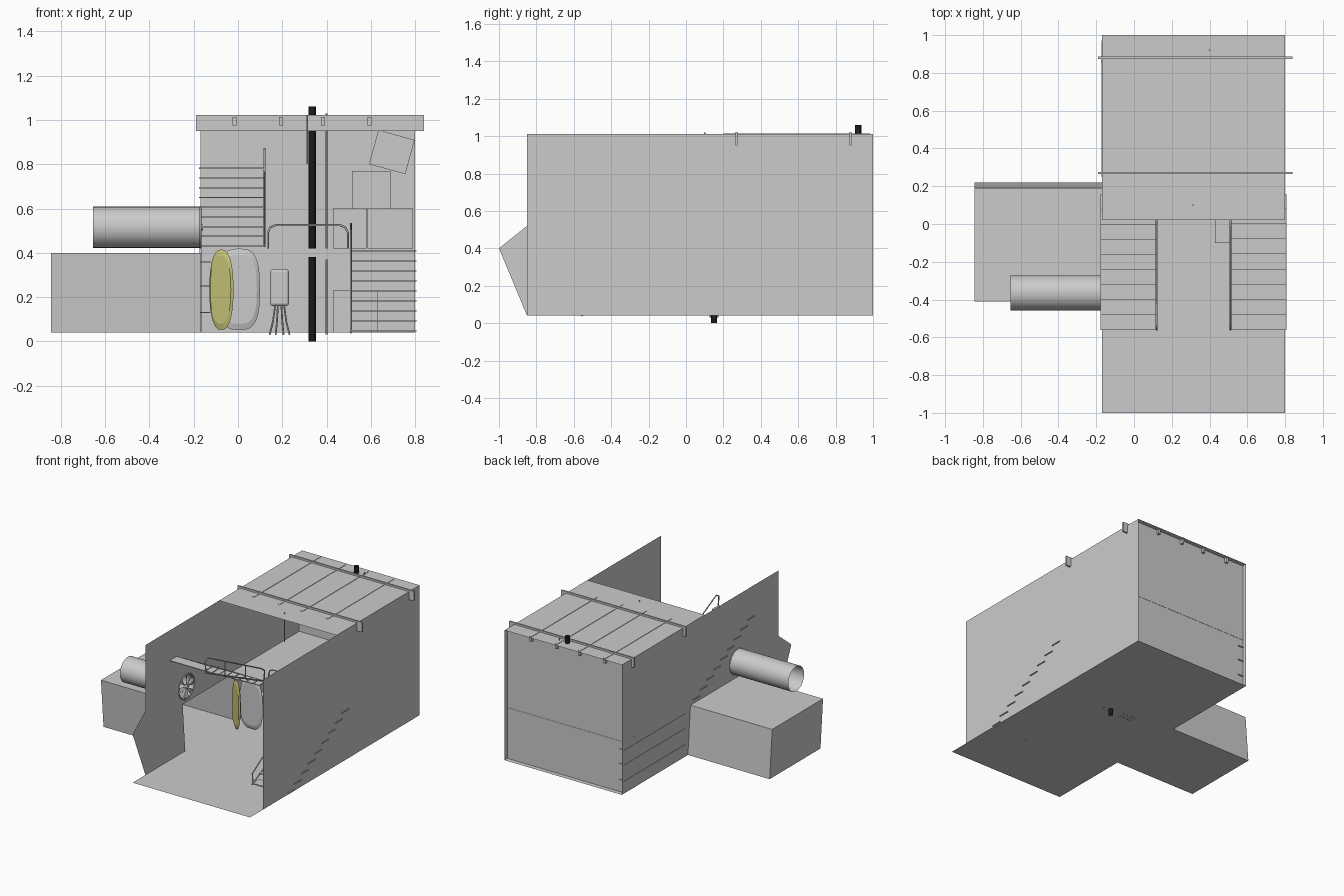
import bpy, bmesh, math
from mathutils import Matrix, Vector

if "Cube" in bpy.data.objects:
    bpy.data.objects.remove(bpy.data.objects["Cube"])

def mat(name, c):
    m = bpy.data.materials.new(name)
    m.diffuse_color = (*c, 1)
    m.use_nodes = True
    m.node_tree.nodes["Principled BSDF"].inputs["Base Color"].default_value = m.diffuse_color
    return m

GREY = mat("plain grey", (0.6, 0.6, 0.6))
YELLOW = mat("pale yellow", (0.55, 0.53, 0.18))
BLACK = mat("black", (0.01, 0.01, 0.01))

L, R, F = -0.17, 0.80, 0.04      # left wall, right wall, floor height
TOP, MEZ = 1.01, 0.42            # roof and loft heights

def finish(name, bm, m=GREY):
    me = bpy.data.meshes.new(name)
    bm.to_mesh(me)
    bm.free()
    me.materials.append(m)
    o = bpy.data.objects.new(name, me)
    bpy.context.collection.objects.link(o)
    return o

def face(name, pts):
    bm = bmesh.new()
    bm.faces.new([bm.verts.new(p) for p in pts])
    return finish(name, bm)

def box(name, x, y, z, tilt=0, m=GREY):
    bm = bmesh.new()
    c = Vector((sum(x) / 2, sum(y) / 2, sum(z) / 2))
    mtx = (Matrix.Translation(c) @ Matrix.Rotation(tilt, 4, 'Y')
           @ Matrix.Diagonal((x[1] - x[0], y[1] - y[0], z[1] - z[0], 1)))
    bmesh.ops.create_cube(bm, size=1, matrix=mtx)
    return finish(name, bm, m)

def to_mesh(name, cu, mtx=Matrix(), m=GREY):
    tmp = bpy.data.objects.new(name + "_curve", cu)
    bpy.context.collection.objects.link(tmp)
    bpy.context.view_layer.update()
    me = bpy.data.meshes.new_from_object(tmp.evaluated_get(bpy.context.evaluated_depsgraph_get()))
    bpy.data.objects.remove(tmp)
    me.transform(mtx)
    me.materials.clear()
    me.materials.append(m)
    o = bpy.data.objects.new(name, me)
    bpy.context.collection.objects.link(o)
    return o

def spline(cu, pts, cyclic):
    s = cu.splines.new('POLY')
    s.points.add(len(pts) - 1)
    for p, q in zip(s.points, pts):
        p.co = (*q, 1)
    s.use_cyclic_u = cyclic

def rod(name, pts, r, m=GREY):
    cu = bpy.data.curves.new(name, 'CURVE')
    cu.dimensions = '3D'
    cu.bevel_depth = r
    cu.bevel_resolution = 1
    cu.use_fill_caps = True
    spline(cu, pts, False)
    return to_mesh(name, cu, m=m)

def oval(n, rx, ry, p=2.0):
    out = []
    for i in range(n):
        a = 2 * math.pi * i / n
        c, s = math.cos(a), math.sin(a)
        out.append((rx * math.copysign(abs(c) ** (2 / p), c), ry * math.copysign(abs(s) ** (2 / p), s)))
    return out

# room shell
face("main_floor", [(L, -1, F), (R, -1, F), (R, 1, F), (L, 1, F)])
face("right_wall", [(R, -0.85, F), (R, 1, F), (R, 1, TOP), (R, -0.85, TOP)])
face("back_wall", [(L, 0.965, F), (R, 0.965, F), (R, 0.965, TOP), (L, 0.965, TOP)])
face("roof", [(L, 0.02, TOP), (R, 0.02, TOP), (R, 1, TOP), (L, 1, TOP)])
face("loft_floor", [(L, 0.16, MEZ), (R, 0.16, MEZ), (R, 0.967, MEZ), (L, 0.967, MEZ)])

# left wall with doorway notch and duct hole
PY, PZ, PR = -0.365, 0.515, 0.093
cu = bpy.data.curves.new("left_wall", 'CURVE')
cu.dimensions = '2D'
cu.fill_mode = 'BOTH'
spline(cu, [(y, z, 0) for y, z in [(-0.85, F), (-0.38, F), (-0.41, 0.40), (0.19, 0.40), (0.22, F),
            (1, F), (1, TOP), (-0.85, TOP), (-0.85, 0.52), (-1, 0.40)]], True)
spline(cu, [(PY + a, PZ + b, 0) for a, b in oval(32, PR, PR)], True)
to_mesh("left_wall", cu, Matrix(((0, 0, 1, L), (1, 0, 0, 0), (0, 1, 0, 0), (0, 0, 0, 1))))

# side room, slightly leaning, open towards the doorway
E = -0.845
t0, t1, b0, b1 = -0.41, 0.19, -0.38, 0.22
face("side_room_roof", [(E, t0, 0.4), (L, t0, 0.4), (L, t1, 0.4), (E, t1, 0.4)])
face("side_room_floor", [(E, b0, F), (L, b0, F), (L, b1, F), (E, b1, F)])
face("side_room_front", [(E, b0, F), (L, b0, F), (L, t0, 0.4), (E, t0, 0.4)])
face("side_room_back", [(E, b1, F), (L, b1, F), (L, t1, 0.4), (E, t1, 0.4)])
face("side_room_end", [(E, b0, F), (E, b1, F), (E, t1, 0.4), (E, t0, 0.4)])

# open duct and fan
def tube(name, mtx, r, h, n, m=GREY):
    bm = bmesh.new()
    bmesh.ops.create_cone(bm, cap_ends=False, segments=n, radius1=r, radius2=r, depth=h, matrix=mtx)
    o = finish(name, bm, m)
    for p in o.data.polygons:
        p.use_smooth = True
    return o

tube("duct", Matrix.Translation(((L - 0.655) / 2, PY, PZ)) @ Matrix.Rotation(math.pi / 2, 4, 'Y'),
     PR, 0.655 + L, 32)
bm = bmesh.new()
for i in range(8):
    rows = []
    for r, w in ((0.012, 0.12), (0.085, 0.2)):
        for s in (-1, 1):
            a = i * math.pi / 4 + s * w
            rows.append(bm.verts.new((L + s * 0.006, PY + r * math.cos(a), PZ + r * math.sin(a))))
    bm.faces.new([rows[0], rows[1], rows[3], rows[2]])
finish("fan_blades", bm)
ring = [(L, PY + a, PZ + b) for a, b in oval(24, 0.091, 0.091)]
rod("fan_ring", ring + ring[:1], 0.005)
rod("fan_hub", [(L - 0.015, PY, PZ), (L + 0.012, PY, PZ)], 0.016)

# two stairs of nine floating treads, with handrails
for i in range(9):
    y, z = -0.56 + 0.08 * i, 0.048 + 0.045 * i
    box("right_tread", (0.51, 0.807), (y, y + 0.08), (z - 0.003, z + 0.003))
    z = 0.782 - 0.044 * i
    box("left_tread", (-0.177, 0.12), (y, y + 0.08), (z - 0.003, z + 0.003))
for name, x, z0, z1 in (("left_rail", 0.12, 0.77, 0.43), ("right_rail", 0.51, 0.04, 0.41)):
    rod(name, [(x, -0.55, z0), (x, -0.56, z0 + 0.08), (x, -0.53, z0 + 0.10), (x, 0.10, z1 + 0.12),
               (x, 0.14, z1 + 0.09), (x, 0.14, z1)], 0.005)
    rod(name + "_stringer", [(x, -0.56, z0), (x, 0.16, z1)], 0.005)
    for k in (0.33, 0.66):
        y, z = -0.56 + 0.72 * k, z0 + (z1 - z0) * k
        rod(name + "_post", [(x, y, z), (x, y, z + 0.10)], 0.004)

# loft guard rail
rod("loft_guard", [(0.135, 0.17, MEZ), (0.135, 0.17, 0.49), (0.145, 0.17, 0.515), (0.17, 0.17, 0.525),
                   (0.46, 0.17, 0.525), (0.485, 0.17, 0.515), (0.497, 0.17, 0.49), (0.497, 0.17, MEZ)], 0.005)

# roof beams and battens
for y in (0.27, 0.88):
    box("roof_beam", (-0.19, 0.84), (y - 0.006, y + 0.006), (0.95, 1.023))
for x in (-0.015, 0.195, 0.385, 0.595):
    box("roof_batten", (x - 0.009, x + 0.009), (0.2, 0.985), (0.975, 1.013))

# black poles and thin rods
tube("upper_pole", Matrix.Translation((0.335, 0.92, 0.74)), 0.017, 0.64, 16, BLACK)
tube("lower_pole", Matrix.Translation((0.335, 0.15, 0.19)), 0.017, 0.38, 16, BLACK)
rod("upper_rope", [(0.4, 0.92, MEZ), (0.4, 0.92, 1.03)], 0.004)
rod("lower_rope", [(0.4, 0.15, 0.03), (0.4, 0.15, 0.37)], 0.004)
rod("hanging_rod", [(0.313, 0.1, 0.8), (0.313, 0.1, 1.02)], 0.004)

# oval boards standing under the loft
def board(name, c, rx, rz, p, turn, m):
    bm = bmesh.new()
    rings = [[bm.verts.new((a, y, b)) for a, b in oval(32, rx * k, rz * k, p)]
             for k, y in ((0.85, -0.008), (1, 0), (0.85, 0.008))]
    for a, b in zip(rings, rings[1:]):
        for i in range(32):
            j = (i + 1) % 32
            bm.faces.new((a[i], a[j], b[j], b[i]))
    bm.faces.new(rings[0])
    bm.faces.new(rings[2][::-1])
    bmesh.ops.recalc_face_normals(bm, faces=bm.faces)
    bm.transform(Matrix.Translation(c) @ Matrix.Rotation(turn, 4, 'Z'))
    return finish(name, bm, m)

board("yellow_board", (-0.075, 0.087, 0.233), 0.062, 0.182, 2.4, -0.5, YELLOW)
board("grey_board", (0.005, 0.15, 0.235), 0.094, 0.184, 3, 0, GREY)

# small chair with splayed legs
seat = box("chair_back", (0.145, 0.23), (0.13, 0.17), (0.16, 0.325))
bev = seat.modifiers.new("round", 'BEVEL')
bev.width, bev.segments = 0.012, 3
for sx in (-1, -0.4, 0.4, 1):
    for sy in (-1, 1):
        rod("chair_leg", [(0.188 + sx * 0.02, 0.15 + sy * 0.012, 0.165), (0.188 + sx * 0.03, 0.15 + sy * 0.015, 0.09),
                          (0.188 + sx * 0.045, 0.15 + sy * 0.02, 0.03)], 0.004)

# storage boxes
box("under_stair_box", (0.43, 0.63), (-0.10, 0.10), (F, 0.23))
box("crate_left", (0.43, 0.58), (0.70, 0.88), (MEZ, 0.60))
box("crate_right", (0.585, 0.79), (0.70, 0.88), (MEZ, 0.60))
box("crate_middle", (0.515, 0.69), (0.71, 0.87), (0.60, 0.77))
box("crate_tilted", (0.61, 0.78), (0.71, 0.87), (0.775, 0.935), 0.27)

# shelves along the left wall
for z in (0.13, 0.25, 0.36):
    box("shelf", (-0.173, -0.125), (0.25, 0.972), (z - 0.003, z + 0.003))
box("shelf_post", (-0.174, -0.164), (0.855, 0.865), (F, MEZ))
